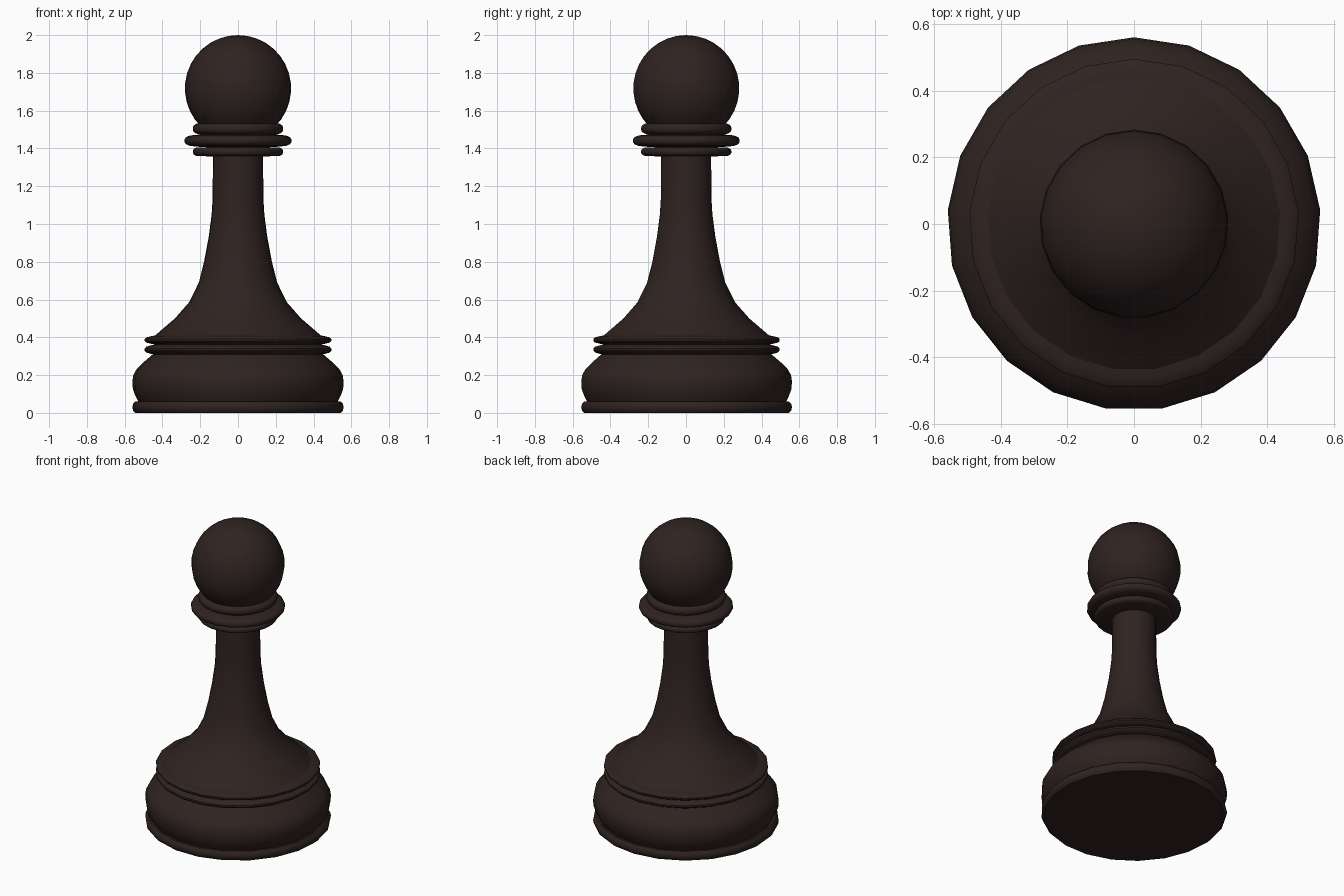
import bpy, bmesh
from math import sin, cos, pi, radians

if "Cube" in bpy.data.objects:
    bpy.data.objects.remove(bpy.data.objects["Cube"])

SIDES = 21

wood = bpy.data.materials.new("dark_wood")
wood.diffuse_color = (0.028, 0.017, 0.015, 1)
wood.use_nodes = True
wood.node_tree.nodes["Principled BSDF"].inputs["Base Color"].default_value = wood.diffuse_color


def lathe(name, profile):
    """Revolve (radius, z) points around z; radius 0 closes to a pole."""
    bm = bmesh.new()
    rings = []
    for r, z in profile:
        if r == 0:
            rings.append([bm.verts.new((0, 0, z))] * SIDES)
        else:
            rings.append([bm.verts.new((r * cos(pi / 2 + 2 * pi * i / SIDES),
                                        r * sin(pi / 2 + 2 * pi * i / SIDES), z))
                          for i in range(SIDES)])
    for a, b in zip(rings, rings[1:]):
        for i in range(SIDES):
            j = (i + 1) % SIDES
            quad = list(dict.fromkeys((a[i], a[j], b[j], b[i])))
            bm.faces.new(quad)
    mesh = bpy.data.meshes.new(name)
    bm.to_mesh(mesh)
    bm.free()
    ob = bpy.data.objects.new(name, mesh)
    bpy.context.collection.objects.link(ob)
    mesh.materials.append(wood)
    bpy.ops.object.select_all(action='DESELECT')
    ob.select_set(True)
    bpy.context.view_layer.objects.active = ob
    bpy.ops.object.shade_smooth_by_angle(angle=radians(40))
    return ob


def bead(name, inner, outer, z0, z1, lip):
    """Rounded collar ring between two heights."""
    h = z1 - z0
    mid = outer - lip
    lathe(name, [(inner, z0), (mid, z0 + 0.08 * h), (outer - lip * 0.25, z0 + 0.22 * h),
                 (outer, z0 + 0.4 * h), (outer, z0 + 0.6 * h),
                 (outer - lip * 0.25, z0 + 0.78 * h), (mid, z0 + 0.92 * h), (inner, z1)])


# Foot rim with closed underside
lathe("foot_rim", [(0, 0), (0.545, 0), (0.557, 0.012), (0.561, 0.03),
                   (0.557, 0.048), (0.545, 0.06), (0.53, 0.06)])

# Bulging base
lathe("base", [(0.53, 0.06), (0.545, 0.09), (0.558, 0.125), (0.561, 0.165),
               (0.556, 0.2), (0.538, 0.232), (0.505, 0.265), (0.455, 0.308)])

# Two thin rings above the base
bead("base_ring_lower", 0.44, 0.496, 0.308, 0.362, 0.035)
bead("base_ring_upper", 0.44, 0.496, 0.362, 0.41, 0.035)

# Flared stem
lathe("stem", [(0.44, 0.41), (0.335, 0.5), (0.26, 0.585), (0.208, 0.69), (0.18, 0.8),
               (0.155, 0.935), (0.14, 1.05), (0.135, 1.13), (0.133, 1.365)])

# Collar of three beads
bead("collar_lower", 0.133, 0.24, 1.357, 1.408, 0.018)
bead("collar_middle", 0.2, 0.284, 1.408, 1.474, 0.03)
bead("collar_upper", 0.2, 0.24, 1.474, 1.535, 0.018)

# Ball head, starting inside the collar
R, N = 0.282, 13
start = radians(-46)
lathe("head", [(R * cos(t), 1.718 + R * sin(t)) for t in
               (start + (pi / 2 - start) * i / N for i in range(N))] + [(0, 2.0)])
